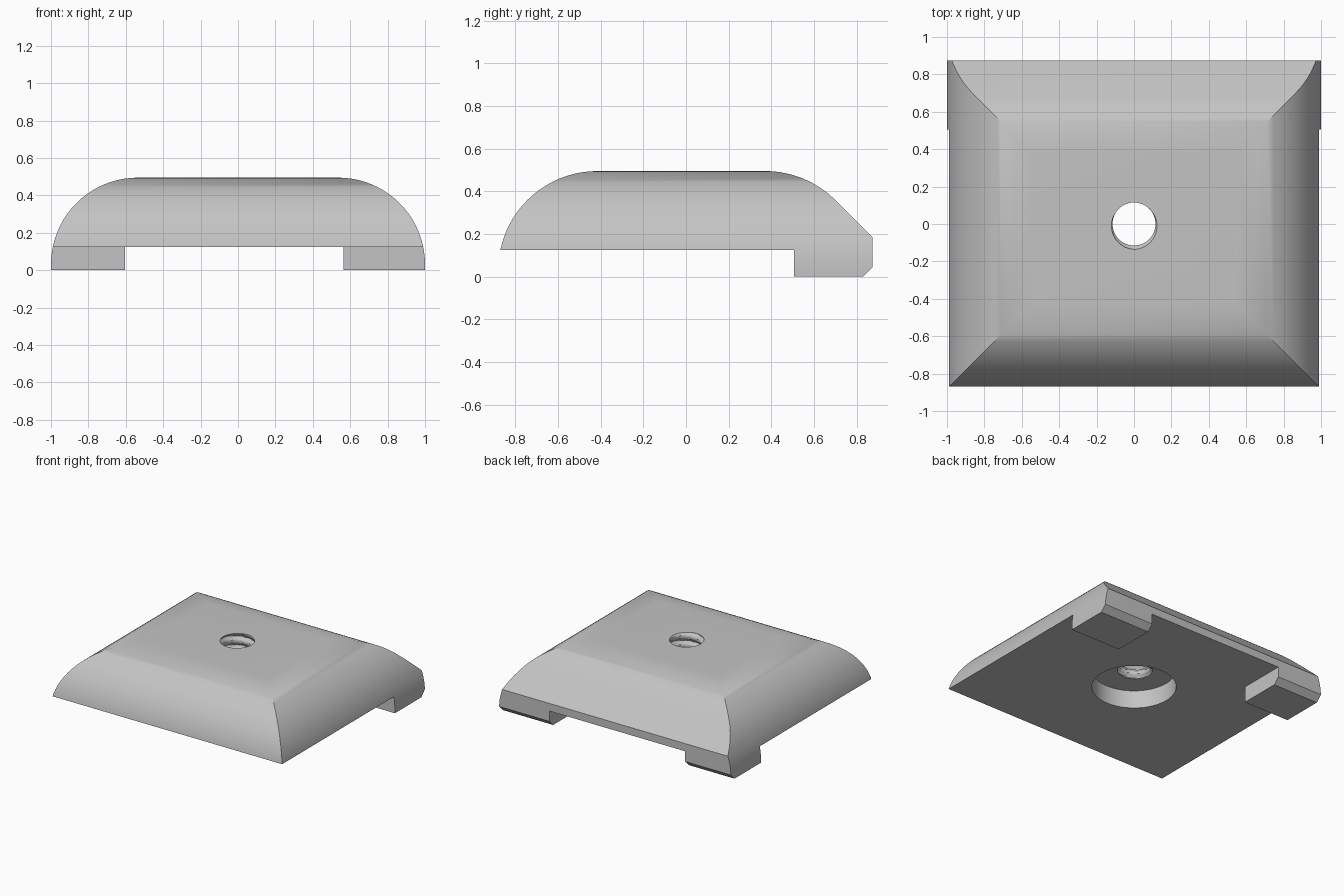
import bpy, bmesh, math
from mathutils import Vector

if "Cube" in bpy.data.objects:
    bpy.data.objects.remove(bpy.data.objects["Cube"], do_unlink=True)

TOP, RIM, RADIUS = 0.495, 0.125, 0.465
ARC_Z = TOP - RADIUS

grey = bpy.data.materials.new("plain grey")
grey.use_nodes = True
colour = (0.55, 0.55, 0.55, 1)
grey.diffuse_color = colour
grey.node_tree.nodes["Principled BSDF"].inputs["Base Color"].default_value = colour


def make_object(name, bm):
    bmesh.ops.recalc_face_normals(bm, faces=bm.faces)
    mesh = bpy.data.meshes.new(name)
    bm.to_mesh(mesh)
    bm.free()
    mesh.materials.append(grey)
    obj = bpy.data.objects.new(name, mesh)
    bpy.context.collection.objects.link(obj)
    return obj


def prism(name, points, place, depth):
    """Extrude a flat outline; place maps its 2D points to 3D."""
    bm = bmesh.new()
    face = bm.faces.new([bm.verts.new(place(a, b)) for a, b in points])
    new = bmesh.ops.extrude_face_region(bm, geom=[face])["geom"]
    bmesh.ops.translate(bm, vec=Vector(depth),
                        verts=[v for v in new if isinstance(v, bmesh.types.BMVert)])
    return make_object(name, bm)


def arc(centre, start, end, steps=20):
    """Arc of the shared edge rounding, angles in degrees."""
    angles = [math.radians(start + (end - start) * i / steps) for i in range(steps + 1)]
    return [(centre + RADIUS * math.cos(a), ARC_Z + RADIUS * math.sin(a)) for a in angles]


def turned(name, radius_at, heights, sides=64):
    """Closed round solid whose radius depends on angle and height."""
    bm = bmesh.new()
    rings = []
    for z in heights:
        ring = []
        for i in range(sides):
            a = 2 * math.pi * i / sides
            r = radius_at(i / sides, z)
            ring.append(bm.verts.new((r * math.cos(a), r * math.sin(a), z)))
        rings.append(ring)
    for low, high in zip(rings, rings[1:]):
        for i in range(sides):
            j = (i + 1) % sides
            bm.faces.new((low[i], low[j], high[j], high[i]))
    bm.faces.new(rings[0])
    bm.faces.new(rings[-1])
    return make_object(name, bm)


def combine(target, tool, operation):
    mod = target.modifiers.new(operation.lower(), "BOOLEAN")
    mod.operation, mod.object, mod.solver = operation, tool, "EXACT"
    bpy.context.view_layer.objects.active = target
    bpy.ops.object.modifier_apply(modifier=mod.name)
    bpy.data.objects.remove(tool, do_unlink=True)


# Side outline: rounded front, sloped back, chamfered foot
side = (arc(0.371, 45, 90) + arc(-0.415, 90, 180)
        + [(-0.88, 0), (0.83, 0), (0.875, 0.045), (0.875, 0.185)])
plate = prism("clamp_plate", side, lambda y, z: (-1.2, y, z), (2.4, 0, 0))

# Front outline: rounded left and right edges
front = arc(0.535, 0, 90) + arc(-0.535, 90, 180) + [(-1, -0.2), (1, -0.2)]
combine(plate, prism("front_outline", front, lambda x, z: (x, -1.2, z), (0, 2.4, 0)),
        "INTERSECT")

# Underside relief that leaves the two back feet
relief = [(-2, -2), (2, -2), (2, 0.505), (0.565, 0.505), (0.565, 2),
          (-0.605, 2), (-0.605, 0.505), (-2, 0.505)]
combine(plate, prism("underside_relief", relief, lambda x, y: (x, y, -0.1),
                     (0, 0, 0.1 + RIM)), "DIFFERENCE")

# Round recess below
combine(plate, turned("recess", lambda t, z: 0.3, (-0.1, 0.265)), "DIFFERENCE")


# Threaded hole through the plate
def thread(t, z, pitch=0.07):
    phase = (z / pitch - t + 0.2) % 1
    return 0.115 + 0.022 * max(0, 1 - abs(phase - 0.5) / 0.35)


combine(plate, turned("threaded_hole", thread, [0.2 + 0.007 * i for i in range(50)], 48),
        "DIFFERENCE")

# Shading
bpy.ops.object.select_all(action="DESELECT")
plate.select_set(True)
bpy.context.view_layer.objects.active = plate
bpy.ops.object.shade_smooth_by_angle(angle=math.radians(30))
